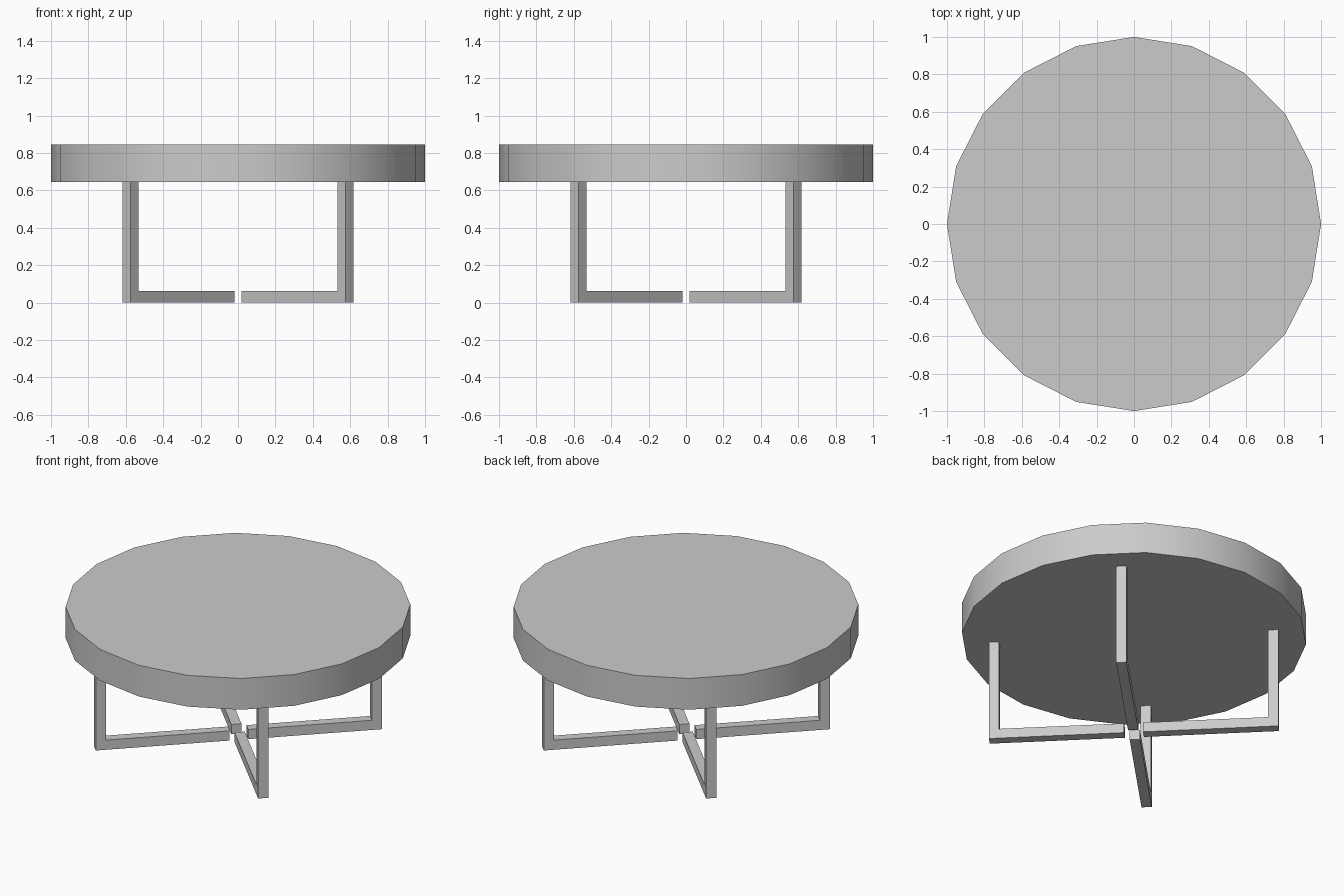
import bpy, bmesh
from math import pi
from mathutils import Matrix

if "Cube" in bpy.data.objects:
    bpy.data.objects.remove(bpy.data.objects["Cube"])

TOP_Z, TOP_H = 0.645, 0.2
W = 0.06                                   # bar width
R_IN, R_OUT, BAR_H = 0.055, 0.843, 0.062   # foot bar extents

# Round table top
bpy.ops.mesh.primitive_cylinder_add(vertices=20, radius=1, depth=TOP_H,
                                    location=(0, 0, TOP_Z + TOP_H / 2))
top = bpy.context.object
top.name = "table_top"
bpy.ops.object.shade_smooth_by_angle(angle=pi / 6)


def make_leg(name, angle):
    """L-shaped leg: radial profile extruded sideways, turned about z."""
    profile = [(R_IN, 0), (R_OUT, 0), (R_OUT, TOP_Z),
               (R_OUT - W, TOP_Z), (R_OUT - W, BAR_H), (R_IN, BAR_H)]
    bm = bmesh.new()
    face = bm.faces.new([bm.verts.new((r, -W / 2, z)) for r, z in profile])
    ext = bmesh.ops.extrude_face_region(bm, geom=[face])
    verts = [g for g in ext["geom"] if isinstance(g, bmesh.types.BMVert)]
    bmesh.ops.translate(bm, verts=verts, vec=(0, W, 0))
    bmesh.ops.recalc_face_normals(bm, faces=bm.faces)
    bm.transform(Matrix.Rotation(angle, 4, 'Z'))
    mesh = bpy.data.meshes.new(name)
    bm.to_mesh(mesh)
    bm.free()
    bpy.context.collection.objects.link(bpy.data.objects.new(name, mesh))


# Four diagonal legs
names = ["back_right_leg", "back_left_leg", "front_left_leg", "front_right_leg"]
for i, name in enumerate(names):
    make_leg(name, pi / 4 + i * pi / 2)
